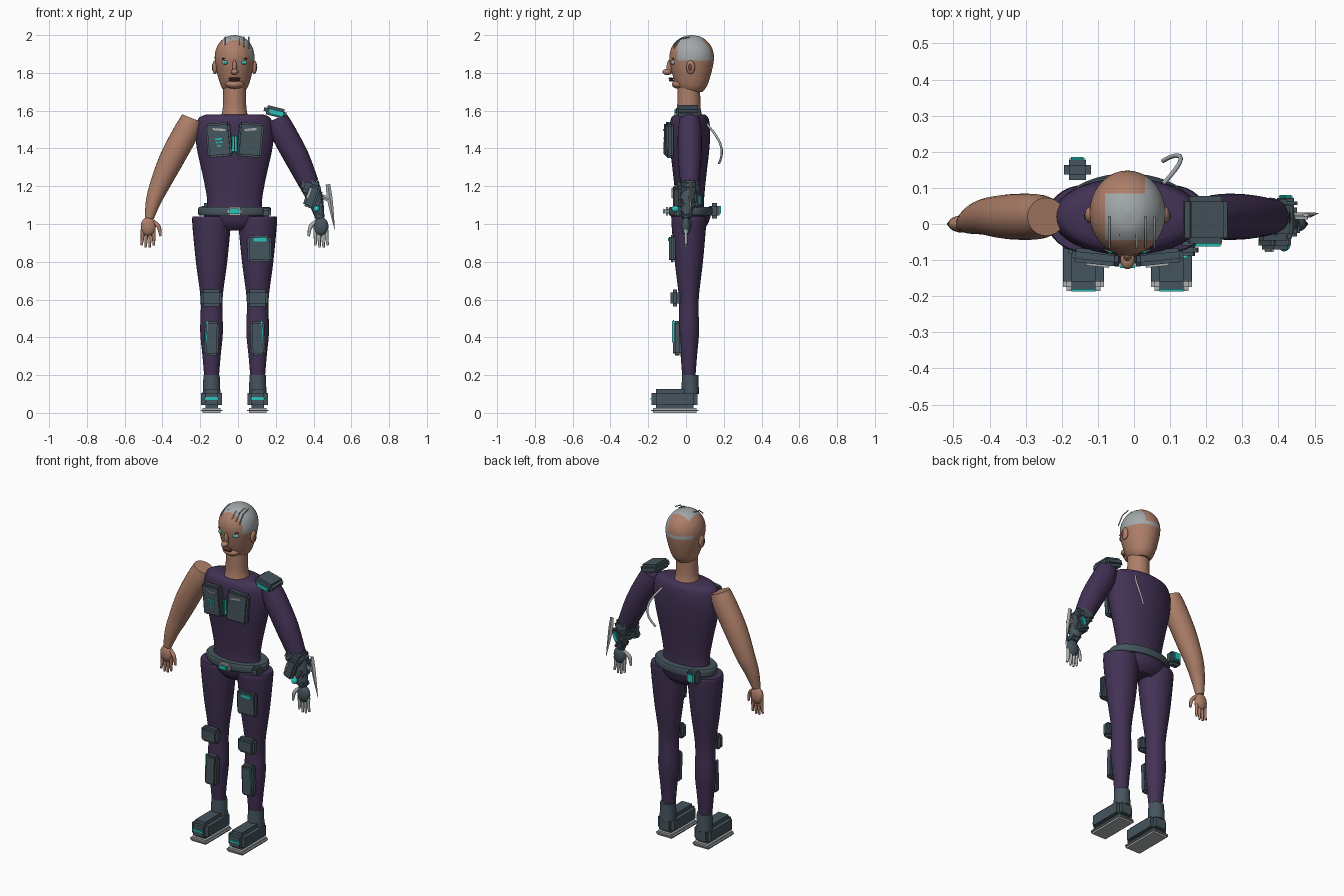
import bpy, bmesh
from math import cos, sin, pi, tau, radians
from mathutils import Vector, Matrix

cube = bpy.data.objects.get("Cube")
if cube:
    bpy.data.objects.remove(cube)

MIDDLE = -.018  # body centreline
SIDES = {"right": -1, "left": 1}


def material(name, *rgb):
    made = bpy.data.materials.new(name)
    made.use_nodes = True
    made.diffuse_color = (*rgb, 1)
    made.node_tree.nodes["Principled BSDF"].inputs["Base Color"].default_value = (*rgb, 1)
    return made


SKIN = material("skin", .42, .21, .14)
SUIT = material("purple_suit", .055, .032, .09)
ARMOR = material("slate_armor", .06, .09, .11)
TEAL = material("teal_glow", .02, .55, .48)
METAL = material("pale_metal", .42, .44, .45)
HAIR = material("silver_hair", .36, .39, .4)
DARK = material("dark_lines", .02, .02, .02)
LIPS = material("lips", .13, .05, .04)


def finish(name, bm, *materials):
    bmesh.ops.recalc_face_normals(bm, faces=bm.faces)
    mesh = bpy.data.meshes.new(name)
    bm.to_mesh(mesh)
    bm.free()
    part = bpy.data.objects.new(name, mesh)
    bpy.context.collection.objects.link(part)
    for each in materials:
        mesh.materials.append(each)
    bpy.ops.object.select_all(action='DESELECT')
    part.select_set(True)
    bpy.context.view_layer.objects.active = part
    bpy.ops.object.shade_smooth_by_angle(angle=radians(40))


def spline(rings, steps):
    """Pass a smooth curve through all the ring values."""
    padded = [rings[0], *rings, rings[-1]]
    for before, start, end, after in zip(padded, padded[1:], padded[2:], padded[3:]):
        for step in range(steps):
            t = step / steps
            ease = t * t * (3 - 2 * t)
            leave, arrive = t * (1 - t) ** 2 / 2, t * t * (t - 1) / 2
            yield [b + (c - b) * ease + (c - a) * leave + (d - b) * arrive
                   for a, b, c, d in zip(before, start, end, after)]
    yield rings[-1]


def skin_rings(rings, depth, segments, steps=5):
    """Skin over rings of x, y, z and radius; depth scales the radius along y."""
    path = list(spline(rings, steps))
    bm = bmesh.new()
    loops = []
    for i, (x, y, z, radius) in enumerate(path):
        below, above = path[max(i - 1, 0)], path[min(i + 1, len(path) - 1)]
        side = Vector((below[2] - above[2], 0, above[0] - below[0])).normalized()
        across = Vector((0, depth, 0))
        loops.append([bm.verts.new(Vector((x, y, z)) + radius * (side * cos(turn) + across * sin(turn)))
                      for turn in (tau * j / segments for j in range(segments))])
    for low, high in zip(loops, loops[1:]):
        for j in range(segments):
            bm.faces.new((low[j - 1], low[j], high[j], high[j - 1]))
    bm.faces.new(loops[0])
    bm.faces.new(loops[-1])
    return bm


def limb(name, rings, mat, depth=1, segments=24):
    finish(name, skin_rings(rings, depth, segments), mat)


def column(name, x, y, profile, mat, depth=1, segments=32):
    limb(name, [(x, y, z, radius) for z, radius in profile], mat, depth, segments)


def box(name, loc, size, mat, tilt=0, yaw=0, bevel=.01):
    bm = bmesh.new()
    bmesh.ops.create_cube(bm, size=1)
    bmesh.ops.scale(bm, vec=size, verts=bm.verts)
    bmesh.ops.bevel(bm, geom=bm.edges[:], offset=min(bevel, min(size) * .4), segments=2, affect='EDGES')
    turn = Matrix.Rotation(radians(yaw), 4, 'Z') @ Matrix.Rotation(radians(tilt), 4, 'Y')
    bm.transform(Matrix.Translation(loc) @ turn)
    finish(name, bm, mat)


def ball(name, loc, radii, mat):
    bm = bmesh.new()
    bmesh.ops.create_uvsphere(bm, u_segments=20, v_segments=12, radius=1)
    bm.transform(Matrix.Translation(loc) @ Matrix.Diagonal((*radii, 1)))
    finish(name, bm, mat)


def wire(name, points, radius, mat):
    curve = bpy.data.curves.new(name, 'CURVE')
    curve.dimensions = '3D'
    curve.bevel_depth = radius
    curve.use_fill_caps = True
    line = curve.splines.new('POLY')
    line.points.add(len(points) - 1)
    for point, place in zip(line.points, points):
        point.co = (*place, 1)
    curve.materials.append(mat)
    bpy.context.collection.objects.link(bpy.data.objects.new(name, curve))


# Head, cut along the hairline and painted by region
HAIRLINE, BALD_EDGE, BALD_SIDE, FRINGE, CROWN = 1.885, .03, -.08, -.045, .085
BAND = HAIRLINE - .02
profile = [(1.7, .05), (1.73, .072), (1.8, .093), (1.87, .105), (1.92, .1), (1.96, .08), (1.99, .045), (2, .005)]
bm = skin_rings([(MIDDLE, .03, z, radius) for z, radius in profile], depth=1.12, segments=48)
cuts = [(2, BAND), (2, HAIRLINE), (0, BALD_EDGE), (0, BALD_SIDE), (1, CROWN), (1, FRINGE)]
for axis, place in cuts:
    normal = Vector()
    normal[axis] = 1
    everything = bm.verts[:] + bm.edges[:] + bm.faces[:]
    bmesh.ops.bisect_plane(bm, geom=everything, plane_co=normal * place, plane_no=normal)
for face in bm.faces:
    x, y, z = face.calc_center_median()
    covered = x > BALD_EDGE or y < CROWN
    cap = z > HAIRLINE and x > BALD_SIDE and y > FRINGE and covered
    band = BAND < z < HAIRLINE and y > FRINGE and (x > BALD_EDGE or y > CROWN)
    face.material_index = int(cap or band)
finish("head", bm, SKIN, HAIR)
column("neck", MIDDLE, .015, [(1.57, .072), (1.62, .062), (1.74, .06)], SKIN)

# Face
ball("chin", (MIDDLE, -.035, 1.74), (.05, .04, .025), SKIN)
ball("nose_bridge", (MIDDLE, -.085, 1.83), (.012, .018, .04), SKIN)
ball("nose_tip", (MIDDLE, -.1, 1.805), (.02, .025, .016), SKIN)
ball("upper_lip", (MIDDLE, -.08, 1.77), (.033, .014, .006), LIPS)
ball("lower_lip", (MIDDLE, -.077, 1.76), (.03, .014, .006), LIPS)
for side, sign in SIDES.items():
    eye = MIDDLE + sign * .046
    ear = MIDDLE + sign * .104
    ball(side + "_eye", (eye, -.066, 1.855), (.02, .013, .012), METAL)
    ball(side + "_iris", (eye, -.075, 1.855), (.01, .007, .01), TEAL)
    wire(side + "_brow", [(eye - sign * .02, -.08, 1.875), (eye + sign * .02, -.065, 1.875)], .003, DARK)
    ball(side + "_ear", (ear, .025, 1.83), (.014, .023, .037), SKIN)
    ball(side + "_ear_hollow", (ear + sign * .009, .022, 1.83), (.007, .012, .022), LIPS)
for i in range(6):
    x = MIDDLE + (i - 2) * .025
    wire("hair_strand", [(x, .02, 1.99), (x, -.03, 1.98), (x, -.066, 1.95 - i % 3 * .01)], .003, HAIR)

# Torso, pelvis and belt
column("torso", MIDDLE, .02, [(1.04, .155), (1.12, .145), (1.24, .165), (1.4, .2), (1.5, .207), (1.56, .19), (1.58, .15)],
       SUIT, depth=.52, segments=40)
column("pelvis", MIDDLE, .025, [(.965, .09), (1, .14), (1.06, .17)], SUIT, depth=.65)
column("belt", MIDDLE, .024, [(1.045, .186), (1.055, .193), (1.08, .193), (1.09, .186)], ARMOR, depth=.6, segments=40)
box("buckle", (MIDDLE, -.1, 1.067), (.08, .03, .045), METAL)
box("buckle_light", (MIDDLE, -.117, 1.067), (.05, .01, .028), TEAL)
box("belt_pouch", (-.157, .15, 1.07), (.075, .055, .08), ARMOR, bevel=.014)
box("belt_pouch_light", (-.157, .18, 1.075), (.045, .012, .05), TEAL)
box("side_pouch", (.15, -.03, 1.06), (.05, .06, .05), ARMOR)

# Chest plates
for side, sign in SIDES.items():
    x = MIDDLE + sign * .083
    box(side + "_chest_plate", (x, -.092, 1.445), (.13, .04, .18), ARMOR, tilt=sign * 5, yaw=sign * 6)
    box(side + "_chest_trim", (x, -.114, 1.5), (.07, .008, .012), METAL, tilt=-sign * 5, yaw=sign * 6)
box("chest_light", (MIDDLE, -.1, 1.425), (.025, .03, .1), TEAL)
for i in range(3):
    box("chest_readout", (-.1, -.115, 1.45 - i * .018), (.05 - i * .014, .006, .008), TEAL, tilt=-8, yaw=-6)

# Legs, armour and boots
for side, sign in SIDES.items():
    x = MIDDLE + sign * .122
    column(side + "_leg", x, .015, [(.17, .037), (.3, .048), (.43, .06), (.6, .058), (.8, .083), (1, .102), (1.04, .1)],
           SUIT, depth=.9)
    column(side + "_boot_cuff", x, .022, [(.1, .047), (.2, .043)], ARMOR)
    box(side + "_boot", (x, -.06, .073), (.11, .243, .106), ARMOR, bevel=.022)
    box(side + "_sole", (x, -.06, .013), (.114, .25, .026), METAL)
    box(side + "_boot_light", (x, -.182, .075), (.075, .01, .016), TEAL)
    box(side + "_knee_pad", (x, -.058, .608), (.112, .05, .088), ARMOR, bevel=.014)
    box(side + "_shin_guard", (x, -.046, .395), (.076, .045, .18), ARMOR, tilt=sign * -2)
    box(side + "_shin_light", (x + sign * .024, -.066, .43), (.012, .014, .125), TEAL, tilt=sign * -2)
box("thigh_plate", (.113, -.072, .87), (.128, .034, .14), ARMOR, tilt=-2)
box("thigh_light", (.117, -.09, .918), (.068, .01, .022), TEAL)


# Arms: bare right arm, sleeved left arm with a machine forearm
def outward(sign, rings):
    return [(MIDDLE + sign * x, *rest) for x, *rest in rings]


UPPER_ARM = [(.225, .02, 1.56, .056), (.255, .02, 1.49, .067), (.33, .02, 1.35, .066), (.395, .02, 1.21, .053)]
FOREARM = [UPPER_ARM[-1], (.43, .01, 1.12, .04), (.452, 0, 1.03, .024)]
limb("bare_arm", outward(-1, UPPER_ARM + FOREARM[1:]), SKIN, depth=.94)
limb("sleeve", outward(1, UPPER_ARM), SUIT, depth=.94)
limb("machine_forearm", outward(1, FOREARM), ARMOR)
for side, palm, digit in (("right", SKIN, SKIN), ("left", ARMOR, METAL)):
    sign = SIDES[side]
    ball(side + "_palm", (MIDDLE + sign * .457, 0, .987), (.04, .024, .05), palm)
    for i in range(4):
        x = .428 + i * .02
        tip = .875 + (i % 3 == 0) * .012
        limb(side + "_finger", outward(sign, [(x, 0, .97, .01), (x, 0, .925, .009), (x + i * .002, 0, tip, .006)]), digit,
             segments=10)
    thumb = [(.432, 0, 1.015, .01), (.402, -.01, .985, .011), (.392, -.01, .935, .006)]
    limb(side + "_thumb", outward(sign, thumb), digit, segments=10)

# Forearm gear, tilted along the arm
LEAN = 20
box("forearm_cuff", (.385, .012, 1.195), (.105, .115, .075), ARMOR, tilt=LEAN, bevel=.018)
box("forearm_band", (.405, .01, 1.115), (.09, .1, .05), ARMOR, tilt=LEAN, bevel=.014)
box("wrist_band", (.428, 0, 1.055), (.065, .07, .03), ARMOR, tilt=LEAN)
box("forearm_module", (.39, -.05, 1.145), (.06, .04, .12), ARMOR, tilt=LEAN)
box("forearm_trim", (.375, -.073, 1.165), (.012, .008, .06), METAL, tilt=LEAN)
box("rear_module", (.42, .057, 1.13), (.045, .03, .09), ARMOR, tilt=LEAN)
box("rear_light", (.42, .075, 1.13), (.028, .01, .05), TEAL, tilt=LEAN)
ball("wrist_light", (.416, -.056, 1.08), (.017, .02, .017), TEAL)
box("blade_mount", (.455, .022, 1.14), (.07, .02, .025), METAL, tilt=LEAN)
limb("blade", [(.476, .025, 1.21, .012), (.488, .025, 1.12, .014), (.512, .03, .97, .001)], METAL, depth=.5, segments=4)

# Shoulder pad and back cable
box("shoulder_pad", (.197, .012, 1.594), (.122, .132, .05), ARMOR, tilt=14, bevel=.015)
box("shoulder_light", (.203, -.057, 1.588), (.078, .01, .026), TEAL, tilt=14)
bow = [i / 8 for i in range(9)]
wire("back_cable", [(.08 + .05 * sin(pi * t), .11 + .08 * sin(2.2 * t), 1.53 - .21 * t) for t in bow], .006, METAL)
